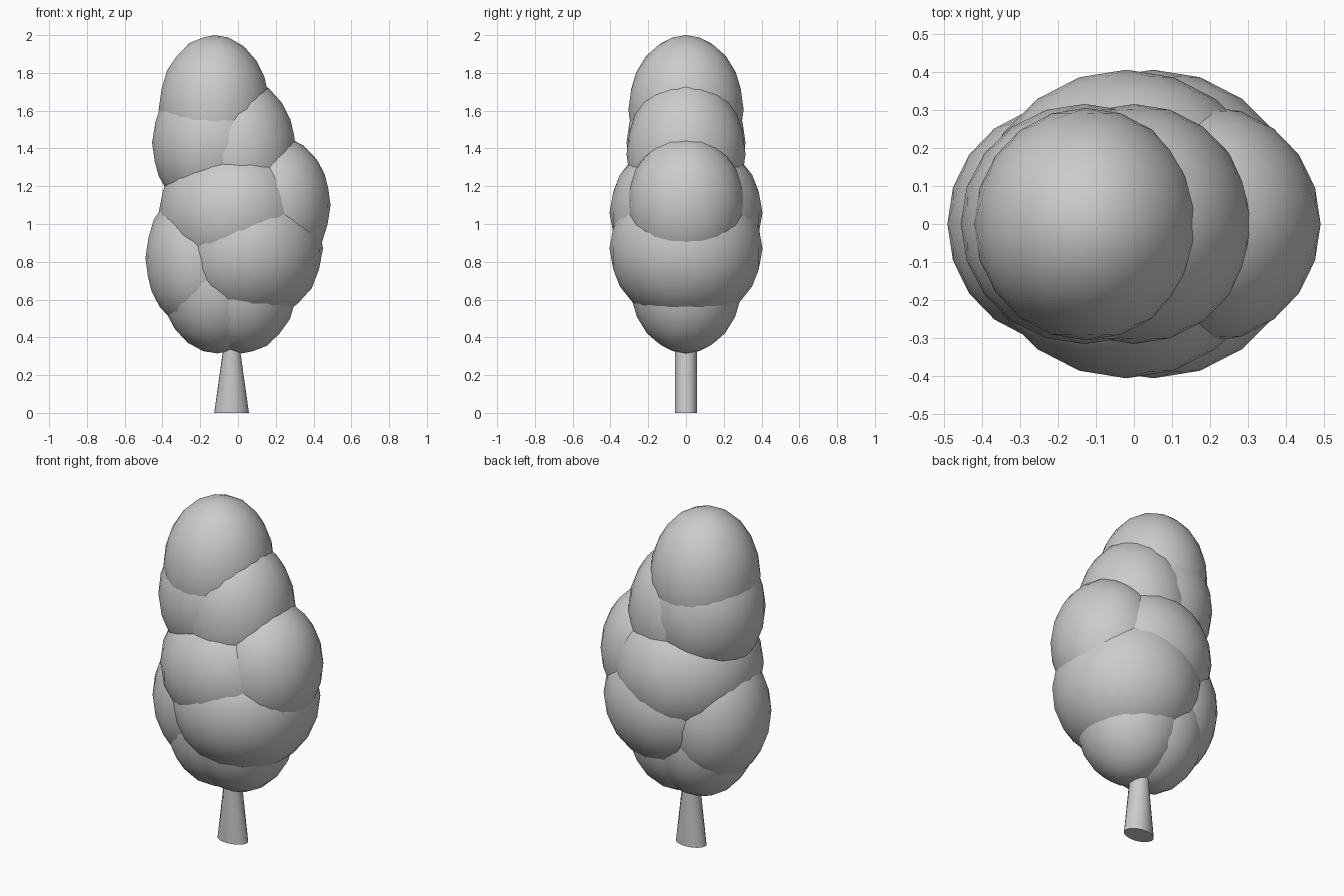
import bpy, bmesh, math

if "Cube" in bpy.data.objects:
    bpy.data.objects.remove(bpy.data.objects["Cube"])

# Foliage: overlapping egg-shaped clumps (name, centre x, centre z, radii x y z)
CLUMPS = [
    ("crown_top",         -0.125, 1.605, 0.295, 0.305, 0.395),
    ("crown_upper_right",  0.00,  1.37,  0.31,  0.315, 0.41),
    ("crown_upper_left",  -0.13,  1.43,  0.325, 0.315, 0.39),
    ("crown_side_right",   0.19,  1.10,  0.30,  0.31,  0.37),
    ("crown_middle",      -0.02,  1.06,  0.40,  0.405, 0.40),
    ("crown_lower_right",  0.05,  0.87,  0.40,  0.405, 0.40),
    ("crown_side_left",   -0.19,  0.82,  0.30,  0.31,  0.39),
    ("crown_bottom_right", 0.02,  0.70,  0.30,  0.30,  0.385),
    ("crown_bottom_left", -0.11,  0.70,  0.30,  0.30,  0.385),
]


def finish(name, bm, location, smooth_sides_only=False):
    mesh = bpy.data.meshes.new(name)
    for f in bm.faces:
        f.smooth = not (smooth_sides_only and len(f.verts) > 4)
    bm.to_mesh(mesh)
    bm.free()
    ob = bpy.data.objects.new(name, mesh)
    ob.location = location
    bpy.context.collection.objects.link(ob)
    return ob


for name, x, z, rx, ry, rz in CLUMPS:
    bm = bmesh.new()
    bmesh.ops.create_icosphere(bm, subdivisions=3, radius=1)
    bmesh.ops.scale(bm, vec=(rx, ry, rz), verts=bm.verts)
    finish(name, bm, (x, 0, z))

# Trunk: oval column that flares sideways toward the ground
H = 0.42
bm = bmesh.new()
bmesh.ops.create_cone(bm, cap_ends=True, segments=24, radius1=1, radius2=1, depth=H)
for v in bm.verts:
    v.co.x *= 0.092 if v.co.z < 0 else 0.033
    v.co.y *= 0.059
trunk = finish("trunk", bm, (-0.034, 0, H / 2), True)
bpy.context.view_layer.objects.active = trunk
trunk.select_set(True)
bpy.ops.object.shade_smooth_by_angle(angle=math.radians(40))
